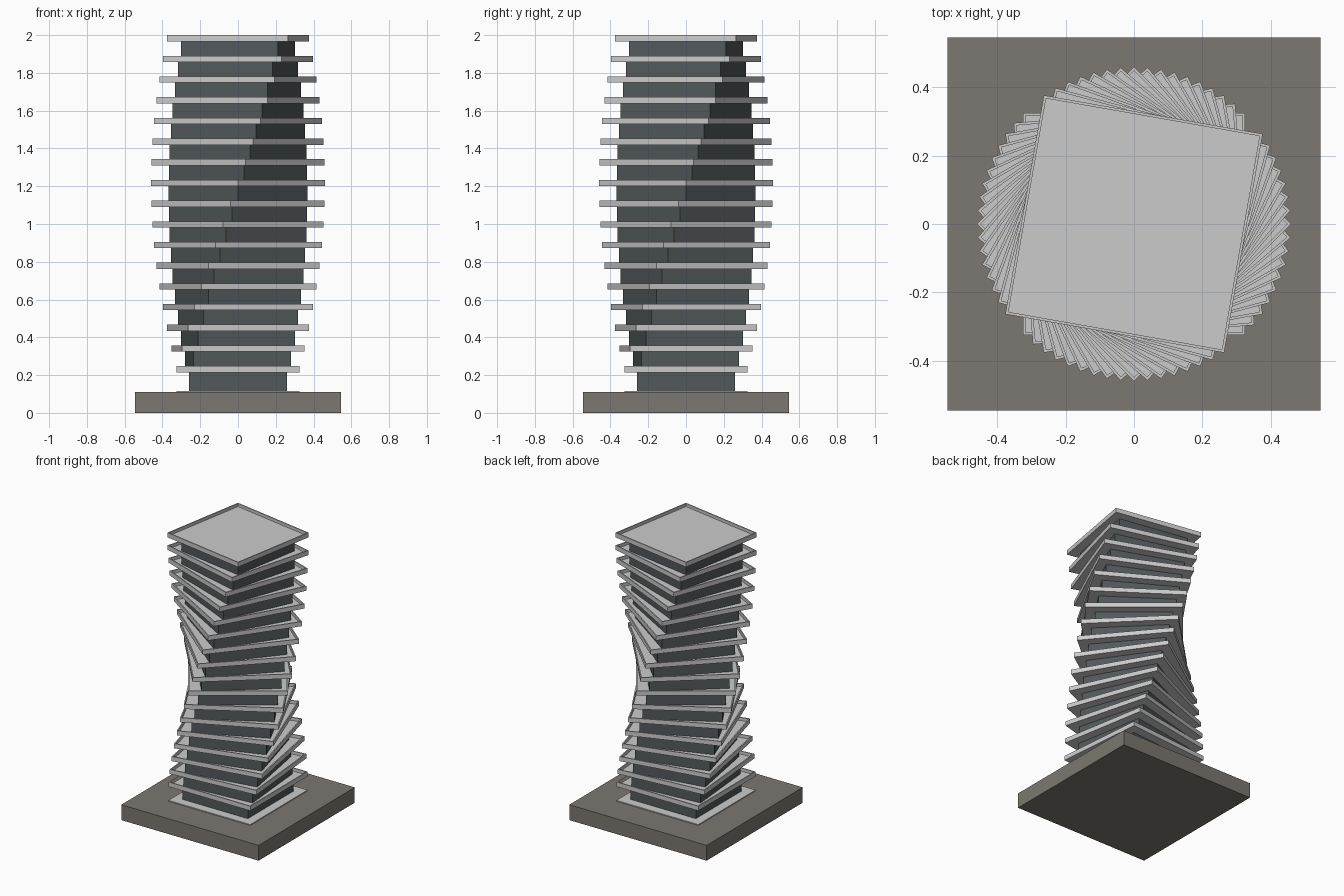
import bpy
import bmesh
from math import radians

if "Cube" in bpy.data.objects:
    bpy.data.objects.remove(bpy.data.objects["Cube"])

FLOORS, STEP, TWIST = 17, 0.1095, radians(5)
SLAB_H, PLATE_H, RIM = 0.033, 0.011, 0.008
SLAB, GLASS, PLINTH = 0.325, 0.26, 0.545
FIRST = 2.0 - SLAB_H - (FLOORS - 1) * STEP   # underside of lowest slab


def material(name, rgb):
    m = bpy.data.materials.new(name)
    m.diffuse_color = (*rgb, 1)
    m.use_nodes = True
    m.node_tree.nodes["Principled BSDF"].inputs["Base Color"].default_value = m.diffuse_color
    return m


concrete = material("pale_concrete", (0.68, 0.67, 0.66))
glazing = material("dark_glazing", (0.085, 0.1, 0.105))
stone = material("plinth_stone", (0.2, 0.187, 0.165))


def square_stack(name, profile, mat, z=0.0, turn=0.0):
    """Solid with square sections; profile lists (half width, height)."""
    bm = bmesh.new()
    rings = [[bm.verts.new((sx * r, sy * r, h))
              for sx, sy in ((-1, -1), (1, -1), (1, 1), (-1, 1))]
             for r, h in profile]
    for a, b in zip(rings, rings[1:]):
        for i in range(4):
            j = (i + 1) % 4
            bm.faces.new((a[i], a[j], b[j], b[i]))
    bm.faces.new(rings[0][::-1])
    bm.faces.new(rings[-1])
    mesh = bpy.data.meshes.new(name)
    bm.to_mesh(mesh)
    bm.free()
    mesh.materials.append(mat)
    ob = bpy.data.objects.new(name, mesh)
    ob.location.z = z
    ob.rotation_euler.z = turn
    bpy.context.collection.objects.link(ob)
    return ob


# Plinth and the thin ground floor plate set into it
square_stack("plinth", [(PLINTH, 0), (PLINTH, 0.11)], stone)
ground = FIRST - STEP
square_stack("ground_plate", [(SLAB, 0), (SLAB, PLATE_H)], concrete, ground)

# Twisting floors: glazed storey below a slab with a raised rim
tray = [(SLAB, 0), (SLAB, SLAB_H), (SLAB - RIM, SLAB_H), (SLAB - RIM, PLATE_H)]
for i in range(FLOORS):
    z, turn = FIRST + i * STEP, i * TWIST
    square_stack(f"glazed_storey_{i + 1}",
                 [(GLASS, PLATE_H - STEP), (GLASS, 0)], glazing, z, turn)
    square_stack(f"floor_slab_{i + 1}", tray, concrete, z, turn)
